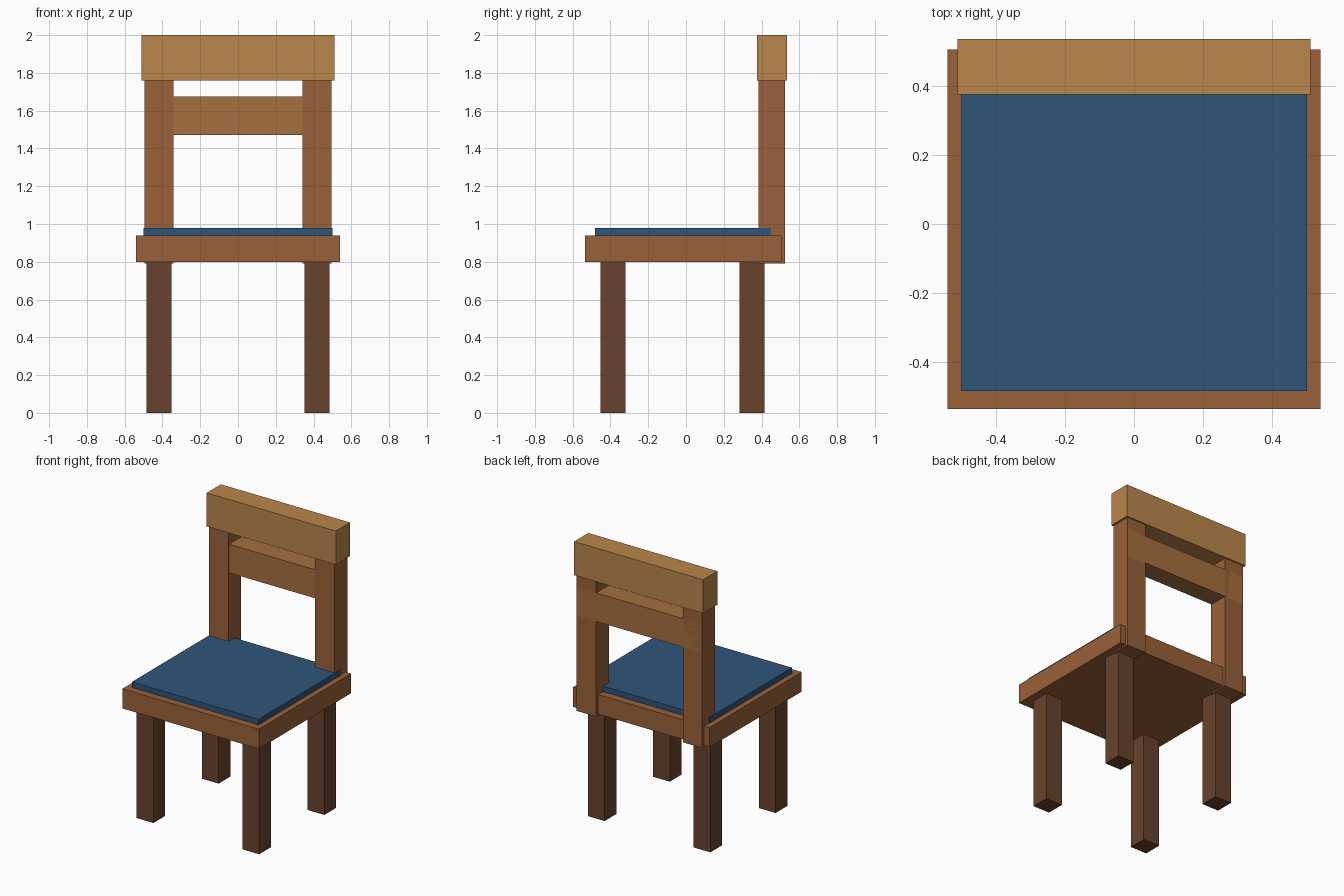
import bpy

if "Cube" in bpy.data.objects:
    bpy.data.objects.remove(bpy.data.objects["Cube"])


def material(name, rgb):
    m = bpy.data.materials.new(name)
    m.diffuse_color = (*rgb, 1)
    m.use_nodes = True
    m.node_tree.nodes["Principled BSDF"].inputs["Base Color"].default_value = m.diffuse_color
    return m


dark = material("dark_wood", (0.14, 0.055, 0.025))
mid = material("mid_wood", (0.32, 0.12, 0.04))
warm = material("warm_wood", (0.38, 0.16, 0.05))
light = material("light_wood", (0.49, 0.24, 0.07))
blue = material("blue_fabric", (0.028, 0.09, 0.19))


def box(name, x, y, z, mat):
    """Box spanning the (min, max) range on each axis."""
    spans = (x, y, z)
    bpy.ops.mesh.primitive_cube_add(size=1, location=[(a + b) / 2 for a, b in spans])
    ob = bpy.context.object
    ob.name = name
    ob.scale = [b - a for a, b in spans]
    bpy.ops.object.transform_apply(location=False, rotation=False, scale=True)
    ob.data.materials.append(mat)


# Seat and cushion
box("seat", (-0.54, 0.54), (-0.535, 0.505), (0.80, 0.94), mid)
box("cushion", (-0.50, 0.50), (-0.483, 0.45), (0.94, 0.98), blue)

# Legs and back posts, one of each per side
for side, s in (("left", -1), ("right", 1)):
    leg_x = sorted((s * 0.352, s * 0.484))
    box(f"front_leg_{side}", leg_x, (-0.452, -0.32), (0, 0.80), dark)
    box(f"back_leg_{side}", leg_x, (0.284, 0.416), (0, 0.80), dark)
    box(f"back_post_{side}", sorted((s * 0.342, s * 0.496)), (0.383, 0.525), (0.79, 1.76), mid)

# Backrest slat between the posts and top rail
box("back_slat", (-0.49, 0.49), (0.386, 0.525), (1.47, 1.674), warm)
box("top_rail", (-0.51, 0.51), (0.375, 0.535), (1.76, 2.0), light)
